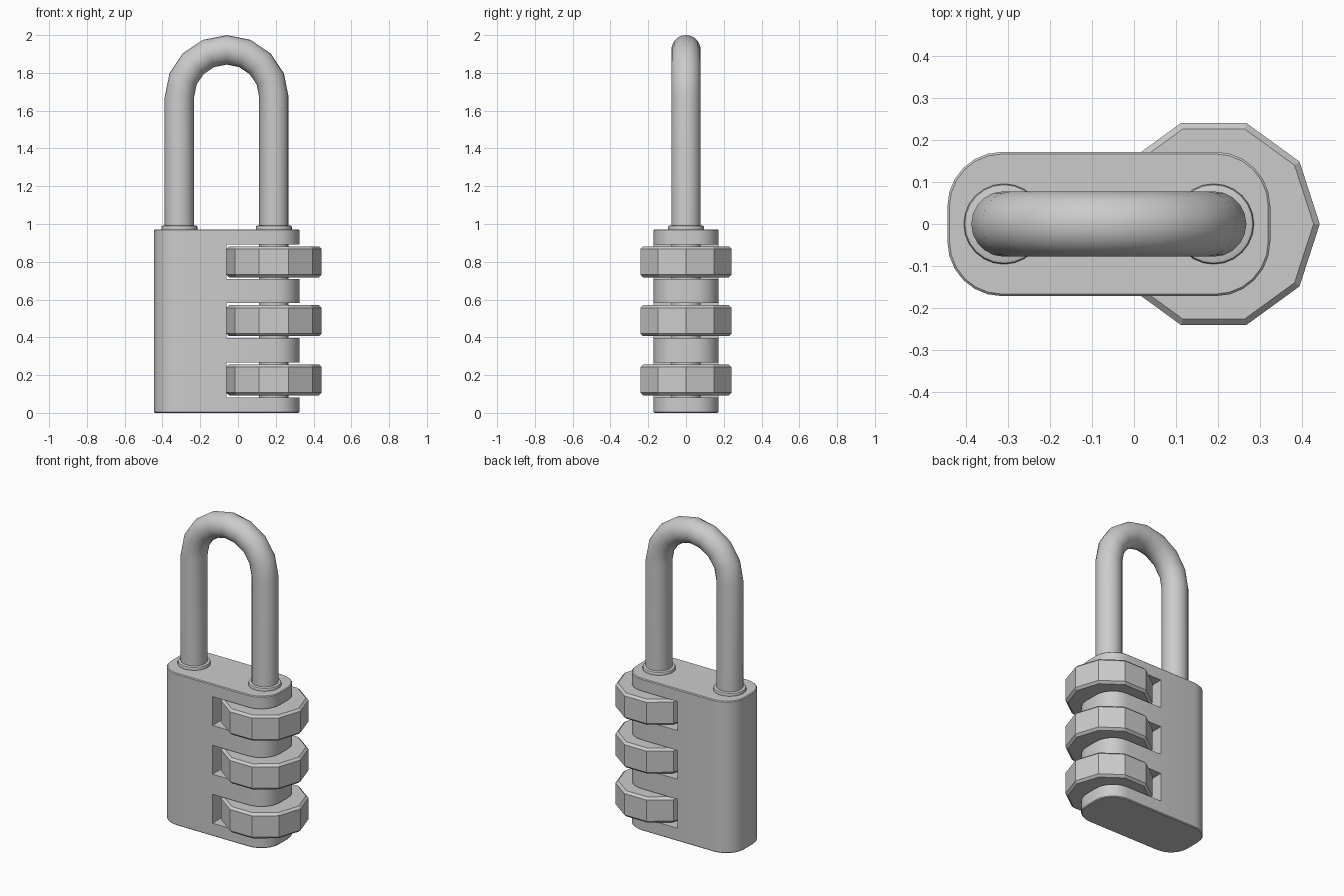
import bpy, bmesh
from math import pi, sin, cos, radians
from mathutils import Vector

if "Cube" in bpy.data.objects:
    bpy.data.objects.remove(bpy.data.objects["Cube"])

metal = bpy.data.materials.new("light grey metal")
metal.diffuse_color = (0.6, 0.6, 0.6, 1)
metal.use_nodes = True
metal.node_tree.nodes["Principled BSDF"].inputs["Base Color"].default_value = metal.diffuse_color

LEFT, RIGHT = -0.31, 0.19          # shackle leg positions
DIAL_Z = (0.175, 0.488, 0.80)      # dial centres


def finish(bm, name, smooth=None):
    bmesh.ops.recalc_face_normals(bm, faces=bm.faces)
    me = bpy.data.meshes.new(name)
    bm.to_mesh(me)
    bm.free()
    me.materials.append(metal)
    ob = bpy.data.objects.new(name, me)
    bpy.context.collection.objects.link(ob)
    if smooth:
        smooth_it(ob, smooth)
    return ob


def smooth_it(ob, angle):
    bpy.ops.object.select_all(action='DESELECT')
    ob.select_set(True)
    bpy.context.view_layer.objects.active = ob
    bpy.ops.object.shade_smooth_by_angle(angle=radians(angle))


def prism(outline, z0, z1, bevel=0.0, segments=1):
    """Extruded outline with bevelled top and bottom rims."""
    bm = bmesh.new()
    base = bm.faces.new([bm.verts.new((x, y, z0)) for x, y in outline])
    up = bmesh.ops.extrude_face_region(bm, geom=[base], use_keep_orig=True)["geom"]
    for v in up:
        if isinstance(v, bmesh.types.BMVert):
            v.co.z = z1
    bmesh.ops.recalc_face_normals(bm, faces=bm.faces)
    if bevel:
        rims = [e for e in bm.edges if abs(e.verts[0].co.z - e.verts[1].co.z) < 1e-5]
        bmesh.ops.bevel(bm, geom=rims, offset=bevel, segments=segments,
                        profile=0.5, affect='EDGES')
    return bm


def circle(cx, r, n):
    return [(cx + r * cos(2 * pi * i / n), r * sin(2 * pi * i / n)) for i in range(n)]


def rounded_rect(x0, x1, h, r, n):
    pts = []
    for k, (cx, cy) in enumerate([(x1 - r, h - r), (x0 + r, h - r),
                                  (x0 + r, r - h), (x1 - r, r - h)]):
        for i in range(n + 1):
            a = pi / 2 * (k + i / n)
            pts.append((cx + r * cos(a), cy + r * sin(a)))
    return pts


# Body with three slots cut through its right side
body = finish(prism(rounded_rect(-0.445, 0.325, 0.172, 0.13, 6), 0, 0.972, 0.005), "lock_body")
bm = bmesh.new()
for z in DIAL_Z:
    vs = bmesh.ops.create_cube(bm, size=1)["verts"]
    for v in vs:
        v.co = Vector((0.2 + v.co.x * 0.52, v.co.y, z + v.co.z * 0.185))
cutter = finish(bm, "slot_cutter")
cutter.hide_render = True
mod = body.modifiers.new("slots", 'BOOLEAN')
mod.operation = 'DIFFERENCE'
mod.solver = 'EXACT'
mod.object = cutter
bpy.context.view_layer.objects.active = body
bpy.ops.object.modifier_apply(modifier=mod.name)
bpy.data.objects.remove(cutter)
smooth_it(body, 30)

# Ten-sided number dials
for i, z in enumerate(DIAL_Z):
    finish(prism(circle(RIGHT, 0.253, 10), z - 0.082, z + 0.082, 0.014), f"dial_{i + 1}")

# Collars around the shackle legs
for side, x in (("left", LEFT), ("right", RIGHT)):
    finish(prism(circle(x, 0.096, 24), 0.96, 0.992, 0.009, 2), f"{side}_collar", 35)

# Shackle: tube swept up one leg, over the arch and down the other;
# the right leg runs on through the slots as the dial axle
R, TUBE, SIDES, ARC = 0.25, 0.078, 20, 8
mid, spring = (LEFT + RIGHT) / 2, 1.672
path = [(RIGHT, 0.03, 0)]
for i in range(ARC + 1):
    a = pi * i / ARC
    path.append((mid + R * cos(a), spring + R * sin(a), a))
path.append((LEFT, 0.9, pi))
bm = bmesh.new()
rings = []
for x, z, a in path:
    ring = []
    for j in range(SIDES):
        t = 2 * pi * j / SIDES
        out = TUBE * cos(t)
        ring.append(bm.verts.new((x + out * cos(a), TUBE * sin(t), z + out * sin(a))))
    rings.append(ring)
for p, q in zip(rings, rings[1:]):
    for j in range(SIDES):
        k = (j + 1) % SIDES
        bm.faces.new((p[j], p[k], q[k], q[j]))
bm.faces.new(rings[0])
bm.faces.new(rings[-1])
finish(bm, "shackle", 40)
